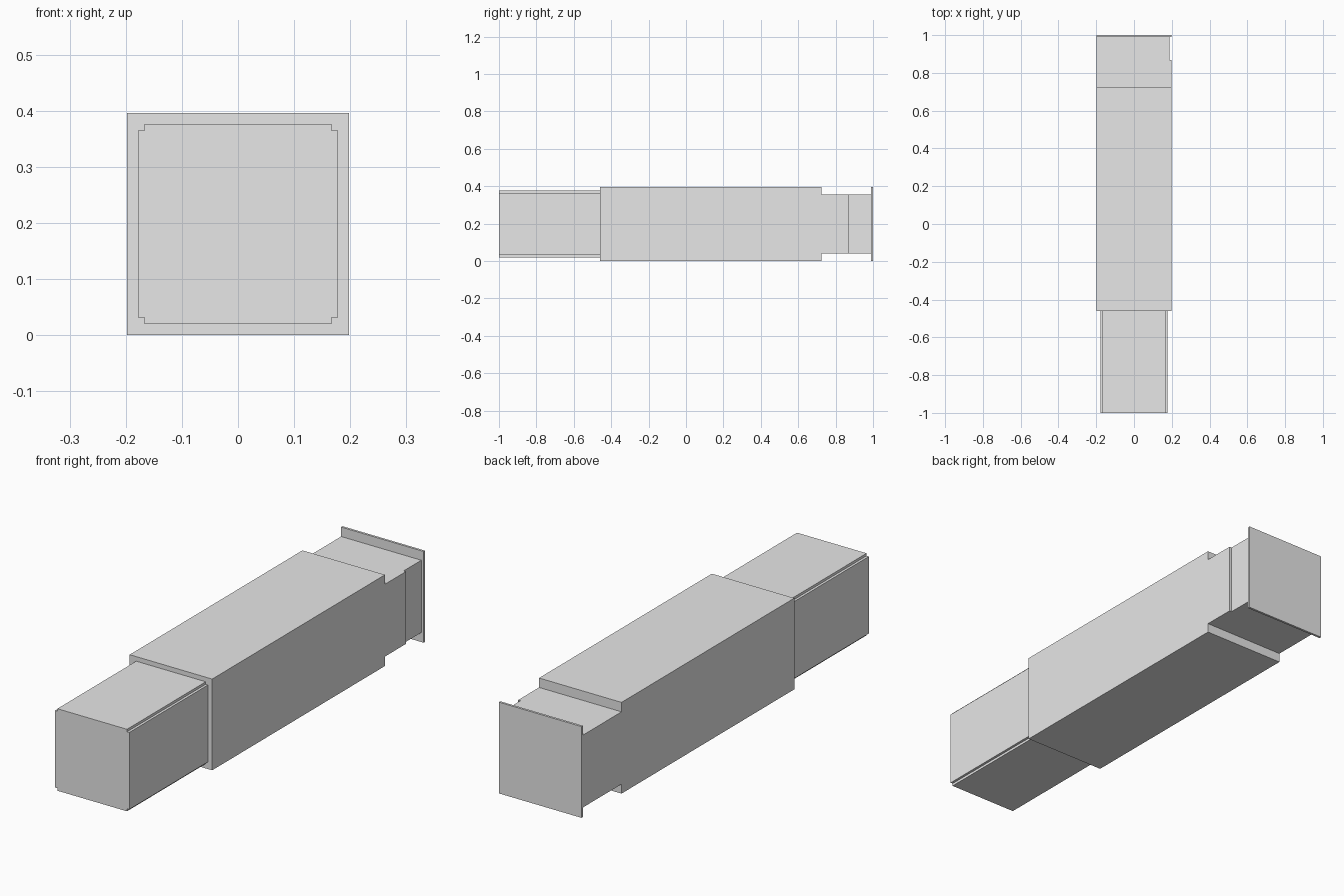
import bpy, bmesh
from mathutils import Vector

if "Cube" in bpy.data.objects:
    bpy.data.objects.remove(bpy.data.objects["Cube"], do_unlink=True)

HALF = 0.198      # half width of the beam
MID = HALF        # height of the long axis
GREY = (0.8, 0.8, 0.8, 1)

grey = bpy.data.materials.new("plain grey")
grey.use_nodes = True
grey.diffuse_color = GREY
grey.node_tree.nodes["Principled BSDF"].inputs["Base Color"].default_value = GREY


def extrude_profile(name, points, direction):
    """Close a flat outline and sweep it along a direction."""
    bm = bmesh.new()
    face = bm.faces.new([bm.verts.new(p) for p in points])
    swept = bmesh.ops.extrude_face_region(bm, geom=[face])["geom"]
    verts = [g for g in swept if isinstance(g, bmesh.types.BMVert)]
    bmesh.ops.translate(bm, verts=verts, vec=Vector(direction))
    bmesh.ops.recalc_face_normals(bm, faces=bm.faces)
    mesh = bpy.data.meshes.new(name)
    bm.to_mesh(mesh)
    bm.free()
    mesh.materials.append(grey)
    obj = bpy.data.objects.new(name, mesh)
    bpy.context.collection.objects.link(obj)
    return obj


# Main beam: side outline with the stepped neck and thin end plate
NECK = 0.157
upper = [(-0.46, HALF), (0.725, HALF), (0.725, NECK),
         (0.99, NECK), (0.99, HALF), (1.0, HALF)]
outline = upper + [(y, -h) for y, h in reversed(upper)]
beam = extrude_profile("beam_with_end_plate",
                       [(-HALF, y, MID + h) for y, h in outline],
                       (2 * HALF, 0, 0))

# Shallow recess on one side of the neck, just before the end plate
cutter = extrude_profile("recess_cutter",
                         [(0.187, y, z) for y, z in
                          ((0.868, -0.1), (0.99, -0.1), (0.99, 0.5), (0.868, 0.5))],
                         (0.1, 0, 0))
cutter.hide_render = True
cut = beam.modifiers.new("recess", 'BOOLEAN')
cut.operation = 'DIFFERENCE'
cut.solver = 'EXACT'
cut.object = cutter
bpy.context.view_layer.objects.active = beam
bpy.ops.object.modifier_apply(modifier=cut.name)
bpy.data.objects.remove(cutter, do_unlink=True)

# Front tenon: square section with small stepped corners
OUTER, INNER = 0.178, 0.167
corner = [(OUTER, INNER), (INNER, INNER), (INNER, OUTER)]
section = []
for turn in range(4):
    section += corner
    corner = [(-z, x) for x, z in corner]
extrude_profile("front_tenon", [(x, -1.0, MID + z) for x, z in section],
                (0, 0.54, 0))
